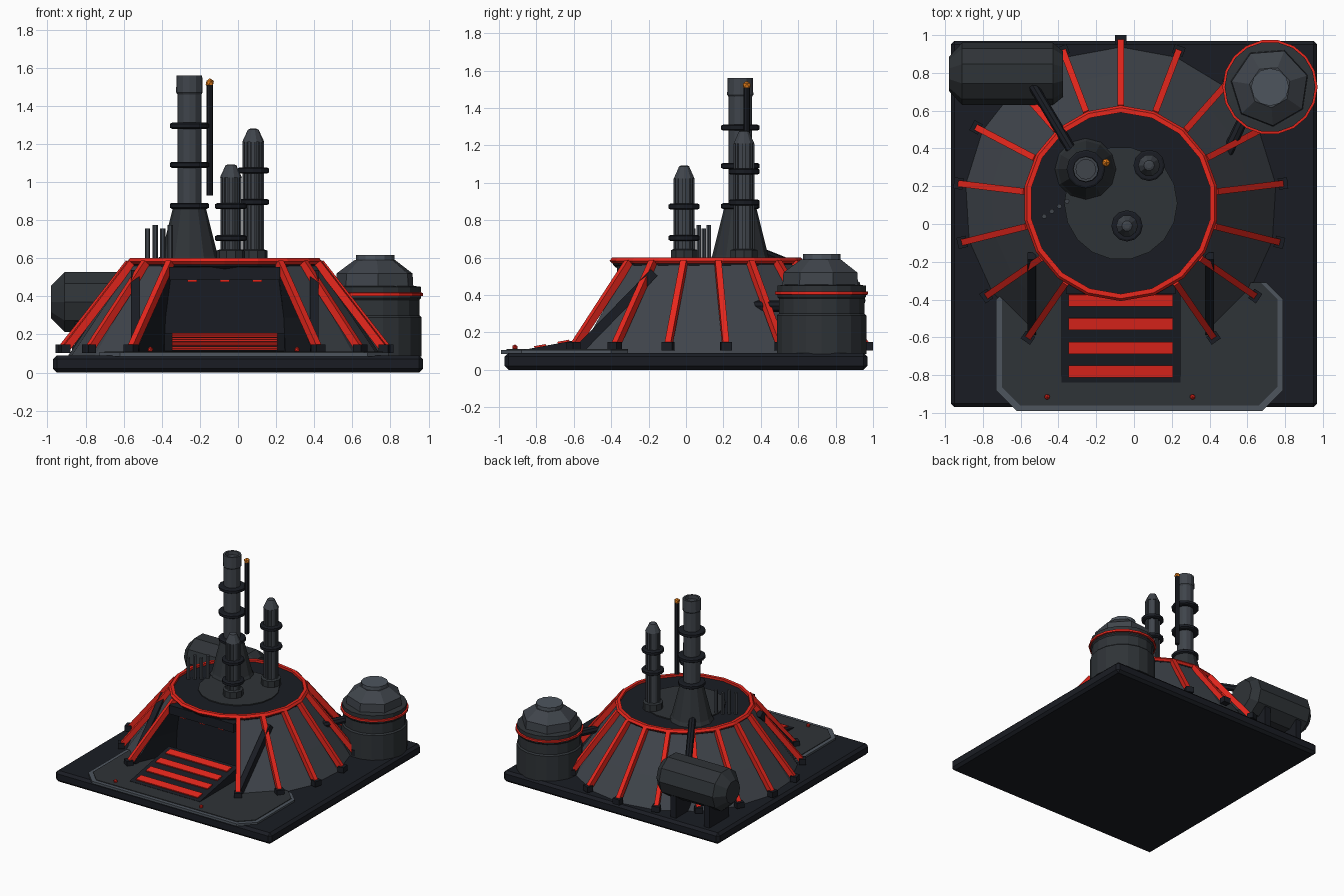
import bpy, bmesh, math
from mathutils import Vector, Matrix

if "Cube" in bpy.data.objects:
    bpy.data.objects.remove(bpy.data.objects["Cube"])


def mat(name, c):
    m = bpy.data.materials.new(name)
    m.diffuse_color = (*c, 1)
    m.use_nodes = True
    m.node_tree.nodes["Principled BSDF"].inputs["Base Color"].default_value = m.diffuse_color
    return m


BODY = mat("gunmetal", (0.05, 0.058, 0.07))
MID = mat("dark_grey", (0.028, 0.033, 0.038))
DARK = mat("near_black", (0.010, 0.012, 0.017))
RED = mat("red", (0.8, 0.02, 0.012))
ORANGE = mat("orange", (0.75, 0.2, 0.01))
RIM = mat("steel", (0.075, 0.09, 0.11))


def finish(bm, name, m, recalc=True):
    if recalc:
        bmesh.ops.recalc_face_normals(bm, faces=bm.faces[:])
    me = bpy.data.meshes.new(name)
    bm.to_mesh(me)
    bm.free()
    ob = bpy.data.objects.new(name, me)
    bpy.context.collection.objects.link(ob)
    me.materials.append(m)
    return ob


def lathe(name, prof, n, loc, m, ring=False, axis='Z', turn=0.0):
    """Revolve (radius, height) points; capped, or a closed ring section."""
    bm = bmesh.new()
    rows = [[bm.verts.new((r * math.cos(turn + math.tau * i / n),
                           r * math.sin(turn + math.tau * i / n), z))
             for i in range(n)] for r, z in prof]
    pairs = list(zip(rows, rows[1:])) + ([(rows[-1], rows[0])] if ring else [])
    for a, b in pairs:
        for i in range(n):
            j = (i + 1) % n
            bm.faces.new((a[i], a[j], b[j], b[i]))
    if not ring:
        bm.faces.new(rows[0][::-1])
        bm.faces.new(rows[-1])
    M = Matrix.Translation(loc)
    if axis == 'X':
        M = M @ Matrix.Rotation(math.pi / 2, 4, 'Y')
    bm.transform(M)
    return finish(bm, name, m)


def box(name, c, s, m, rot=None, bevel=0):
    bm = bmesh.new()
    bmesh.ops.create_cube(bm, size=1)
    bm.transform(Matrix.Diagonal((*s, 1)))
    if bevel:
        bmesh.ops.bevel(bm, geom=bm.edges[:], offset=bevel, segments=1, affect='EDGES')
    bm.transform(Matrix.Translation(c) @ (rot or Matrix()))
    return finish(bm, name, m)


def beam(name, a, b, w, h, m):
    a, b = Vector(a), Vector(b)
    d = b - a
    return box(name, (a + b) / 2, (w, h, d.length), m, d.to_track_quat('Z', 'Y').to_matrix().to_4x4())


def pipe(name, a, b, r, m, n=8):
    a, b = Vector(a), Vector(b)
    ob = lathe(name, [(r, 0), (r, (b - a).length)], n, (0, 0, 0), m)
    ob.matrix_world = Matrix.Translation(a) @ (b - a).to_track_quat('Z', 'Y').to_matrix().to_4x4()
    return ob


def prism(name, pts, z0, z1, m):
    bm = bmesh.new()
    f = bm.faces.new([bm.verts.new((x, y, z0)) for x, y in pts])
    g = bmesh.ops.extrude_face_region(bm, geom=[f])
    bmesh.ops.translate(bm, vec=(0, 0, z1 - z0),
                        verts=[v for v in g['geom'] if isinstance(v, bmesh.types.BMVert)])
    return finish(bm, name, m)


def ball(name, c, r, m):
    bm = bmesh.new()
    bmesh.ops.create_icosphere(bm, subdivisions=1, radius=r)
    bm.transform(Matrix.Translation(c))
    return finish(bm, name, m)


# Base slab and front apron with raised rim
box("base_slab", (0, 0, 0.045), (1.94, 1.94, 0.09), DARK, bevel=0.02)


def apron(i):
    x, c = 0.76 - i, 0.11 - 0.4 * i
    half = [(x, -0.99 + i + c), (x, -0.40), (x - 0.09, -0.31)]
    right = [(x - c, -0.99 + i)] + half
    return [(0.03 + px, py) for px, py in right] + [(0.03 - px, py) for px, py in right[::-1]]


prism("apron_rim", apron(0), 0.085, 0.105, RIM)
prism("apron_floor", apron(0.03), 0.09, 0.11, MID)
for x in (-0.46, 0.31):
    ball("apron_light", (x, -0.915, 0.12), 0.016, RED)

# Main sloped hall: open at the front
CX, CY = -0.07, 0.11
STEP = math.radians(20.77)
ANG = [math.pi / 2 + k * STEP for k in range(-7, 8)]
LEVELS = [(0.83, 0.085), (0.69, 0.29), (0.5, 0.56)]


def pol(r, a, z):
    return Vector((CX + r * math.cos(a), CY + r * math.sin(a), z))


bm = bmesh.new()
rows = [[bm.verts.new(pol(r, a, z)) for a in ANG] for r, z in LEVELS]
for a, b in zip(rows, rows[1:]):
    for i in range(14):
        bm.faces.new((a[i], a[i + 1], b[i + 1], b[i]))
finish(bm, "hall_wall", BODY, False)

# Entrance recess: cheeks and back wall
bm = bmesh.new()
rows = []
for (r, z), hx in zip(LEVELS, (0.32, 0.31, 0.275)):
    pts = [pol(r, ANG[-1], z), (CX - hx, -0.24, z), (CX + hx, -0.24, z), pol(r, ANG[0], z)]
    rows.append([bm.verts.new(p) for p in pts])
for a, b in zip(rows, rows[1:]):
    for i in range(3):
        bm.faces.new((a[i], a[i + 1], b[i + 1], b[i]))
finish(bm, "entrance_recess", DARK, False)
box("entrance_lintel", (CX, -0.31, 0.52), (0.58, 0.12, 0.07), DARK)
for x in (-0.24, -0.07, 0.10):
    box("entrance_lamp", (x, -0.34, 0.483), (0.05, 0.05, 0.015), RED)

# Ribs and feet
for a in ANG:
    d = Vector((math.cos(a), math.sin(a), 0))
    rot = Matrix.Rotation(a, 4, 'Z')
    p, q = pol(0.86, a, 0.125), pol(0.505, a, 0.575)
    ax = (q - p).normalized()
    side = Vector((-d.y, d.x, 0))
    M = Matrix((side, ax.cross(side), ax)).transposed().to_4x4()
    box("rib", (p + q) / 2, (0.034, 0.04, (q - p).length), RED, M)
    box("rib_foot", pol(0.865, a, 0.125), (0.05, 0.06, 0.045), DARK, rot)
for s in (-1, 1):
    beam("entrance_brace", (CX + s * 0.47, -0.57, 0.11), (CX + s * 0.47, -0.17, 0.52), 0.045, 0.05, DARK)

# Entrance ramp with stripes
Y0, Y1, Z0, Z1 = -0.84, -0.34, 0.112, 0.205
bm = bmesh.new()
vs = [[bm.verts.new((x, y, z)) for y, z in ((Y0, 0.09), (Y0, Z0), (Y1, Z1), (Y1, 0.09))] for x in (-0.385, 0.245)]
bm.faces.new(vs[0])
bm.faces.new(vs[1])
for i in range(4):
    j = (i + 1) % 4
    bm.faces.new((vs[0][i], vs[0][j], vs[1][j], vs[1][i]))
finish(bm, "ramp", DARK)
slope = math.atan2(Z1 - Z0, Y1 - Y0)
for y in (-0.78, -0.655, -0.53, -0.405):
    z = Z0 + (y - Y0) * math.tan(slope) + 0.003
    box("ramp_stripe", (CX, y, z), (0.555, 0.063, 0.012), RED, Matrix.Rotation(slope, 4, 'X'))

# Roof deck
lathe("roof_deck", [(0.47, 0.535), (0.5, 0.56), (0.5, 0.582)], 18, (CX, CY, 0), DARK, turn=math.pi / 2)
lathe("roof_ring", [(0.48, 0.57), (0.505, 0.568), (0.518, 0.583), (0.505, 0.6), (0.48, 0.6)],
      18, (CX, CY, 0), RED, ring=True, turn=math.pi / 2)
lathe("roof_plate", [(0.3, 0.57), (0.3, 0.59)], 18, (CX, CY, 0), MID)


def band(x, y, z, r):
    lathe("stack_band", [(r - 0.01, z - 0.016), (r, z - 0.01), (r, z + 0.01), (r - 0.01, z + 0.016)], 12, (x, y, 0), DARK)


# Main chimney: flared skirt, shaft, hollow mouth, flare pole
X, Y = -0.255, 0.29
lathe("chimney_skirt", [(0.165, 0.58), (0.15, 0.61), (0.085, 0.87)], 12, (X, Y, 0), MID)
lathe("chimney_shaft", [(0.063, 0.86), (0.063, 1.46), (0.07, 1.47), (0.067, 1.56), (0.052, 1.56), (0.052, 1.53)],
      12, (X, Y, 0), BODY)
for z in (0.875, 1.09, 1.295):
    band(X, Y, z, 0.102)
lathe("flare_pole", [(0.018, 0.93), (0.018, 1.51)], 8, (-0.148, 0.325, 0), DARK)
for z in (1.09, 1.295):
    beam("flare_bracket", (X, Y, z), (-0.148, 0.325, z), 0.02, 0.02, DARK)
ball("flare_tip", (-0.148, 0.325, 1.52), 0.024, ORANGE)

# Two smaller pointed stacks with raised vertical strips
for x, y, h, bands in ((0.08, 0.31, 1.28, (0.895, 1.06)), (-0.037, -0.01, 1.093, (0.705, 0.873))):
    lathe("stack_base", [(0.075, 0.58), (0.075, 0.64), (0.06, 0.645)], 10, (x, y, 0), MID)
    lathe("stack_shaft", [(0.05, 0.62), (0.05, h - 0.07), (0.058, h - 0.07), (0.028, h - 0.005), (0.015, h)],
          10, (x, y, 0), BODY)
    for k in range(8):
        a = math.tau * k / 8
        box("stack_strip", (x + 0.05 * math.cos(a), y + 0.05 * math.sin(a), (0.62 + h - 0.07) / 2),
            (0.012, 0.016, h - 0.69), BODY, Matrix.Rotation(a, 4, 'Z'))
    for z in bands:
        band(x, y, z, 0.083)

# Row of vent pipes
for k in range(4):
    lathe("vent_pipe", [(0.014, 0.58), (0.014, 0.755 + 0.02 * (k % 2))], 6,
          (-0.475 + 0.04 * k, 0.04 + 0.027 * k, 0), BODY)

# Horizontal tank on legs
lathe("side_tank", [(0.09, -0.98), (0.165, -0.91), (0.165, -0.43), (0.12, -0.375)], 10, (0, 0.795, 0.37), MID,
      axis='X', turn=math.pi / 10)
for x in (-0.83, -0.53):
    box("side_tank_leg", (x, 0.795, 0.18), (0.05, 0.25, 0.2), DARK)
pipe("side_tank_pipe", (-0.54, 0.74, 0.49), (-0.33, 0.39, 0.63), 0.027, DARK)

# Upright corner tank
T = (0.72, 0.725, 0)
lathe("corner_tank", [(0.243, 0.085), (0.243, 0.29), (0.232, 0.3), (0.232, 0.38), (0.24, 0.39), (0.24, 0.45), (0.2, 0.455)],
      18, T, MID)
lathe("corner_tank_ring", [(0.235, 0.4), (0.252, 0.402), (0.252, 0.418), (0.235, 0.42)], 18, T, RED, ring=True)
lathe("corner_tank_dome", [(0.21, 0.445), (0.205, 0.52), (0.11, 0.59)], 7, T, BODY, turn=0.3)
lathe("corner_tank_cap", [(0.1, 0.58), (0.1, 0.618)], 12, T, RIM)
pipe("corner_tank_pipe", (0.49, 0.37, 0.34), (0.6, 0.6, 0.34), 0.03, DARK)
